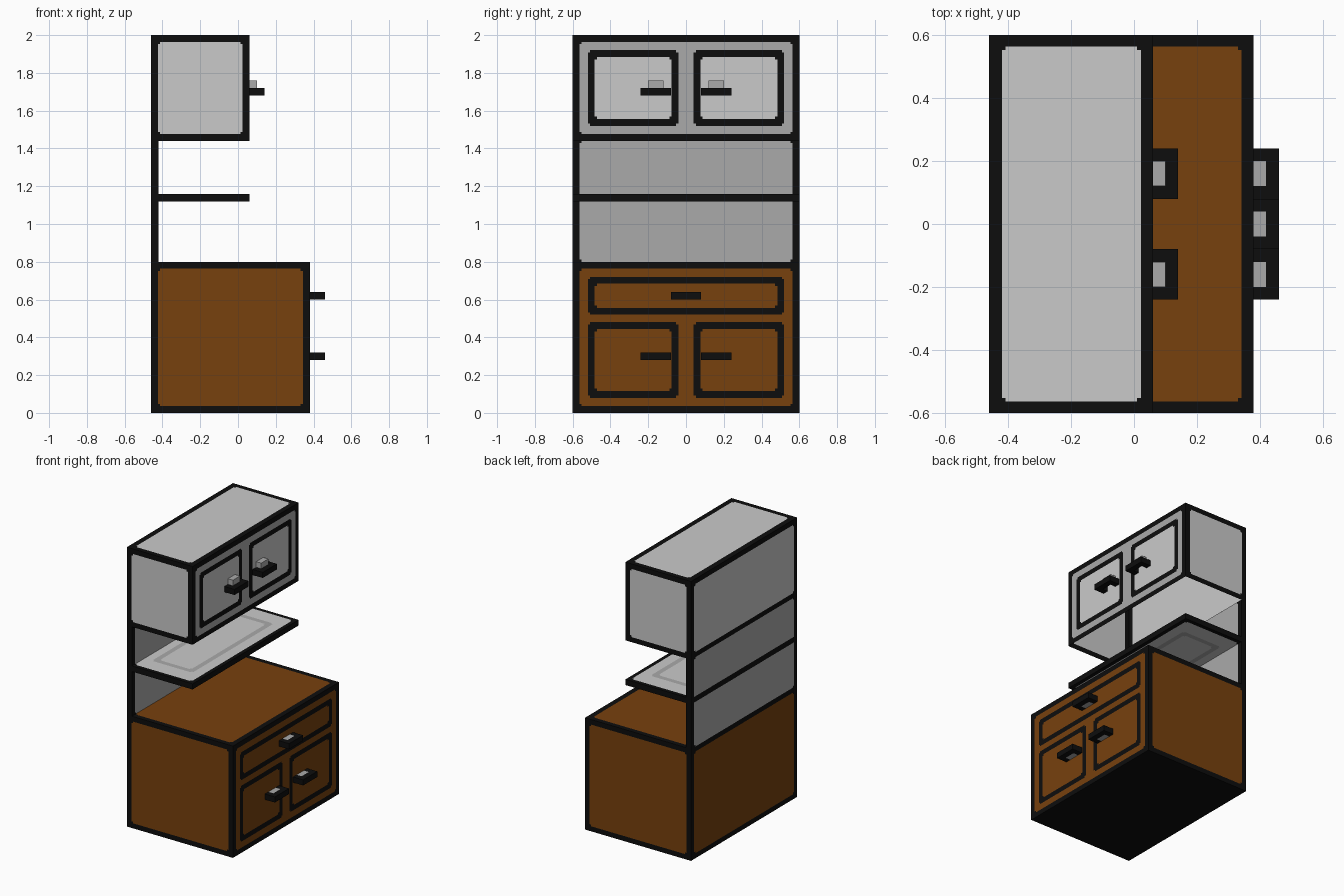
import bpy, bmesh

if "Cube" in bpy.data.objects:
    bpy.data.objects.remove(bpy.data.objects["Cube"])

# Flat colours
def mat(name, rgb):
    m = bpy.data.materials.new(name)
    m.diffuse_color = (*rgb, 1)
    m.use_nodes = True
    m.node_tree.nodes["Principled BSDF"].inputs["Base Color"].default_value = m.diffuse_color
    return m

MATS = [mat("black", (0.004, 0.004, 0.004)),
        mat("brown", (0.185, 0.052, 0.004)),
        mat("light_grey", (0.59, 0.59, 0.59)),
        mat("mid_grey", (0.40, 0.40, 0.40))]
BLACK, BROWN, LIGHT, MID = range(4)
W = 0.036    # painted line width
C = 0.012    # clipped corner size


def finish(bm, name):
    bmesh.ops.remove_doubles(bm, verts=bm.verts, dist=1e-5)
    me = bpy.data.meshes.new(name)
    bm.to_mesh(me)
    bm.free()
    for m in MATS:
        me.materials.append(m)
    ob = bpy.data.objects.new(name, me)
    bpy.context.collection.objects.link(ob)
    return ob


def frame(u0, u1, v0, v1, line=BLACK, fill=None, w=(W, W, W, W), clip=True):
    """Painted frame: outer rect, widths (left, right, bottom, top), colours."""
    return dict(o=(u0, u1, v0, v1), line=line, fill=fill, clip=clip,
                i=(u0 + w[0], u1 - w[1], v0 + w[2], v1 - w[3]))


def inside(r, u, v):
    return r[0] < u < r[1] and r[2] < v < r[3]


def corner(r, u, v):
    return min(u - r[0], r[1] - u) < C and min(v - r[2], r[3] - v) < C


def sheet(bm, axis, sign, pos, u0, u1, v0, v1, base, frames=()):
    """Flat face cut into a grid so that frames become coloured faces."""
    us, vs = {u0, u1}, {v0, v1}
    for f in frames:
        for r in (f['o'], f['i']):
            us |= {r[0], r[0] + C, r[1] - C, r[1]}
            vs |= {r[2], r[2] + C, r[3] - C, r[3]}
    clean = lambda s, a, b: sorted({round(x, 4) for x in s if a - 1e-6 <= x <= b + 1e-6})
    us, vs = clean(us, u0, u1), clean(vs, v0, v1)

    def point(u, v):
        return {'x': (pos, u, v), 'y': (u, pos, v), 'z': (u, v, pos)}[axis]
    grid = [[bm.verts.new(point(u, v)) for v in vs] for u in us]
    flip = (sign < 0) != (axis == 'y')
    for i in range(len(us) - 1):
        for j in range(len(vs) - 1):
            u, v = (us[i] + us[i + 1]) / 2, (vs[j] + vs[j + 1]) / 2
            col = base
            for f in frames:
                if not inside(f['o'], u, v) or (f['clip'] and corner(f['o'], u, v)):
                    continue
                if inside(f['i'], u, v) and not corner(f['i'], u, v):
                    col = col if f['fill'] is None else f['fill']
                else:
                    col = f['line']
            q = [grid[i][j], grid[i + 1][j], grid[i + 1][j + 1], grid[i][j + 1]]
            bm.faces.new(q[::-1] if flip else q).material_index = col


def edge(u0, u1, v0, v1, w=(W, W, W, W)):
    return frame(u0, u1, v0, v1, w=w, clip=False)


def cabinet(name, x0, x1, z0, z1, side, front, doors, bottom):
    """Outlined box with painted doors on the +x side."""
    bm = bmesh.new()
    for s in (-1, 1):
        sheet(bm, 'y', s, 0.6 * s, x0, x1, z0, z1, side, [edge(x0, x1, z0, z1)])
    e = edge(-0.6, 0.6, z0, z1)
    sheet(bm, 'x', -1, x0, -0.6, 0.6, z0, z1, side, [e])
    sheet(bm, 'x', 1, x1, -0.6, 0.6, z0, z1, front, [e] + doors)
    sheet(bm, 'z', 1, z1, x0, x1, -0.6, 0.6, side,
          [edge(x0, x1, -0.6, 0.6, (0.04, 0.038, W, W))])
    if bottom:
        sheet(bm, 'z', -1, z0, x0, x1, -0.6, 0.6, BLACK)
    return finish(bm, name)


# Base cabinet: one drawer over two doors
cabinet("base_cabinet", -0.46, 0.38, 0, 0.8, BROWN, BROWN,
        [frame(-0.52, 0.52, 0.52, 0.72),
         frame(-0.52, -0.04, 0.08, 0.48), frame(0.04, 0.52, 0.08, 0.48)], True)

# Upper cabinet: two lighter doors, open underneath
cabinet("upper_cabinet", -0.46, 0.06, 1.44, 2.0, LIGHT, MID,
        [frame(-0.52, -0.04, 1.52, 1.92, fill=LIGHT),
         frame(0.04, 0.52, 1.52, 1.92, fill=LIGHT)], False)

# Back panel joining the cabinets
bm = bmesh.new()
strips = [edge(-0.6, 0.6, 0.8, 1.44, (W, W, 0, 0)),
          frame(-0.6, 0.6, 1.12, 1.16, fill=BLACK, clip=False, w=(0, 0, 0, 0))]
sheet(bm, 'x', -1, -0.46, -0.6, 0.6, 0.8, 1.44, MID, strips)
sheet(bm, 'x', 1, -0.42, -0.6, 0.6, 0.8, 1.44, MID, strips)
for s in (-1, 1):
    sheet(bm, 'y', s, 0.6 * s, -0.46, -0.42, 0.8, 1.44, BLACK)
finish(bm, "back_panel")

# Shelf with a grey painted ring above and below
bm = bmesh.new()
ring = [edge(-0.42, 0.06, -0.6, 0.6, (0, 0.028, 0.028, 0.028)),
        frame(-0.36, -0.04, -0.46, 0.46, line=MID)]
sheet(bm, 'z', 1, 1.16, -0.42, 0.06, -0.6, 0.6, LIGHT, ring)
sheet(bm, 'z', -1, 1.12, -0.42, 0.06, -0.6, 0.6, LIGHT, ring)
sheet(bm, 'x', 1, 0.06, -0.6, 0.6, 1.12, 1.16, BLACK)
for s in (-1, 1):
    sheet(bm, 'y', s, 0.6 * s, -0.42, 0.06, 1.12, 1.16, BLACK)
finish(bm, "shelf")


def prism(name, pts, z, h, col):
    bm = bmesh.new()
    f = bm.faces.new([bm.verts.new((x, y, z)) for x, y in pts])
    ext = bmesh.ops.extrude_face_region(bm, geom=[f])
    bmesh.ops.translate(bm, vec=(0, 0, h),
                        verts=[g for g in ext['geom'] if isinstance(g, bmesh.types.BMVert)])
    bmesh.ops.recalc_face_normals(bm, faces=bm.faces)
    for f in bm.faces:
        f.material_index = col
    finish(bm, name)


# U-shaped handles, each with a small grey block
for name, x, y, z, lift in (("drawer", 0.38, 0, 0.60, 0),
                            ("base_door_left", 0.38, -0.16, 0.28, 0),
                            ("base_door_right", 0.38, 0.16, 0.28, 0),
                            ("upper_door_left", 0.06, -0.16, 1.68, 0.04),
                            ("upper_door_right", 0.06, 0.16, 1.68, 0.04)):
    a, b = 0.08, 0.04
    prism(name + "_handle",
          [(x, y - a), (x + a, y - a), (x + a, y + a), (x, y + a),
           (x, y + b), (x + b, y + b), (x + b, y - b), (x, y - b)], z, 0.04, BLACK)
    prism(name + "_handle_block",
          [(x, y - b), (x + b, y - b), (x + b, y + b), (x, y + b)], z + lift, 0.04, MID)
